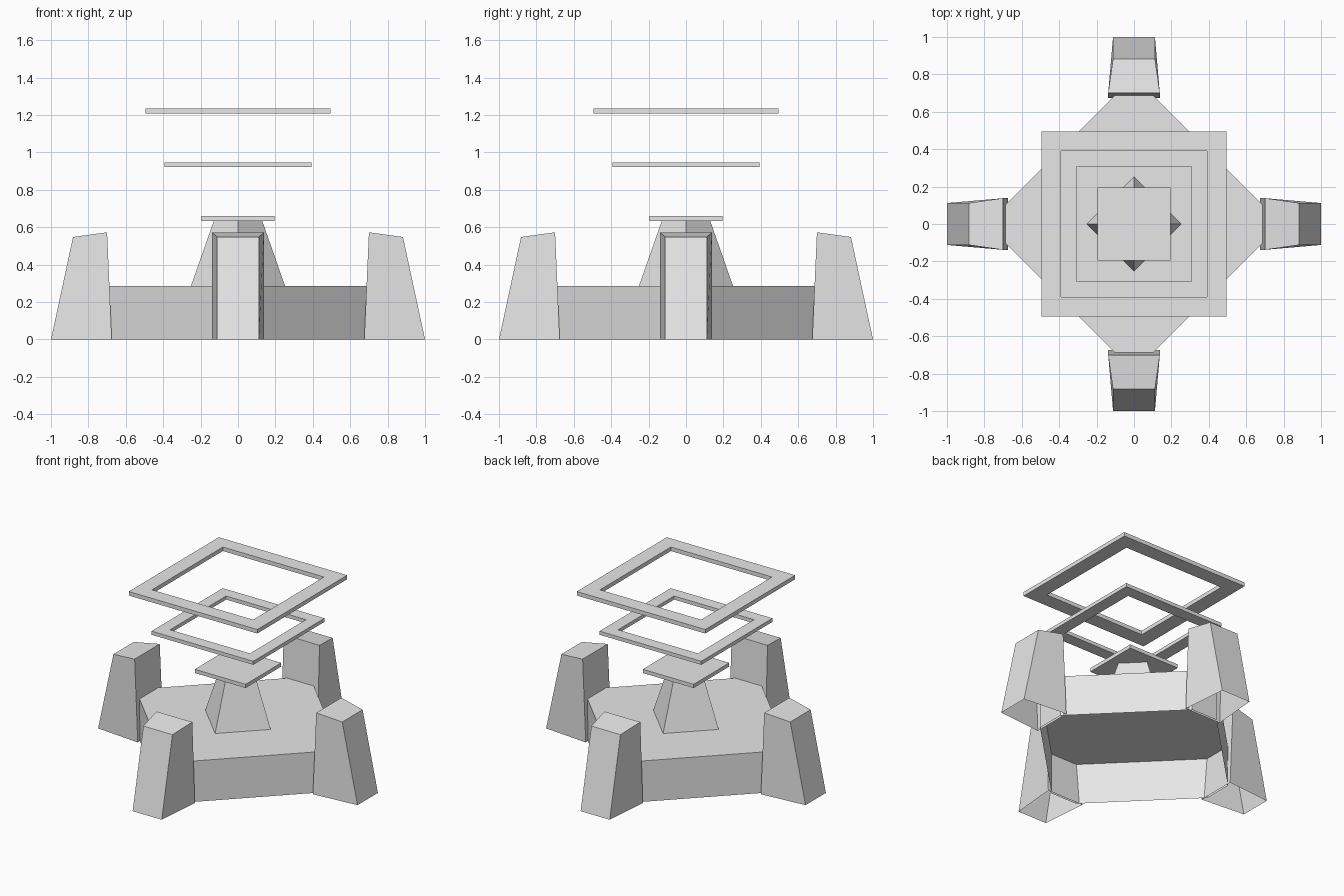
import bpy
import bmesh
import math
from mathutils import Matrix

cube = bpy.data.objects.get("Cube")
if cube:
    bpy.data.objects.remove(cube, do_unlink=True)

# Single pale stone colour
stone = bpy.data.materials.new("pale_stone")
stone.use_nodes = True
stone.diffuse_color = (0.8, 0.8, 0.8, 1)
stone.node_tree.nodes["Principled BSDF"].inputs["Base Color"].default_value = (0.8, 0.8, 0.8, 1)


def loft(name, loops, cap_top=False, cap_bottom=False, wrap=False, turn=0.0):
    """Skin matching vertex loops, with optional caps, turned about z."""
    bm = bmesh.new()
    rings = [[bm.verts.new(p) for p in loop] for loop in loops]
    pairs = list(zip(rings, rings[1:]))
    if wrap:
        pairs.append((rings[-1], rings[0]))
    for a, b in pairs:
        for i in range(len(a)):
            j = (i + 1) % len(a)
            bm.faces.new((a[i], a[j], b[j], b[i]))
    if cap_bottom:
        bm.faces.new(rings[0][::-1])
    if cap_top:
        bm.faces.new(rings[-1])
    bmesh.ops.transform(bm, matrix=Matrix.Rotation(turn, 4, "Z"), verts=bm.verts)
    mesh = bpy.data.meshes.new(name)
    bm.normal_update()
    bm.to_mesh(mesh)
    bm.free()
    mesh.materials.append(stone)
    obj = bpy.data.objects.new(name, mesh)
    bpy.context.collection.objects.link(obj)
    return obj


def square(r, z):
    return [(r, -r, z), (r, r, z), (-r, r, z), (-r, -r, z)]


def diamond(r, z):
    return [(r, 0, z), (0, r, z), (-r, 0, z), (0, -r, z)]


def octagon(a, b, z):
    return [(a, -b, z), (a, b, z), (b, a, z), (-b, a, z),
            (-a, b, z), (-a, -b, z), (-b, -a, z), (b, -a, z)]


# Hollow base, open underneath
loft("base", [octagon(0.69, 0.10, 0), octagon(0.69, 0.10, 0.285)], cap_top=True)

# Four tapered corner pillars, open underneath
foot = [(0.675, -0.14, 0), (1.0, -0.112, 0), (1.0, 0.112, 0), (0.675, 0.14, 0)]
head = [(0.70, -0.138, 0.573), (0.882, -0.112, 0.548),
        (0.882, 0.112, 0.548), (0.70, 0.138, 0.573)]
for i, side in enumerate(("left", "back", "right", "front")):
    loft(side + "_pillar", [foot, head], cap_top=True, turn=i * math.pi / 2)

# Central pedestal and the plate it carries
loft("pedestal", [diamond(0.252, 0.285), diamond(0.13, 0.633)], cap_top=True)
loft("pedestal_plate", [square(0.196, 0.633), square(0.196, 0.659)],
     cap_top=True, cap_bottom=True)

# Floating square rings
for name, outer, inner, low, high in (
        ("lower_ring", 0.392, 0.308, 0.922, 0.947),
        ("upper_ring", 0.495, 0.39, 1.207, 1.235)):
    loft(name, [square(outer, low), square(outer, high),
                square(inner, high), square(inner, low)], wrap=True)
